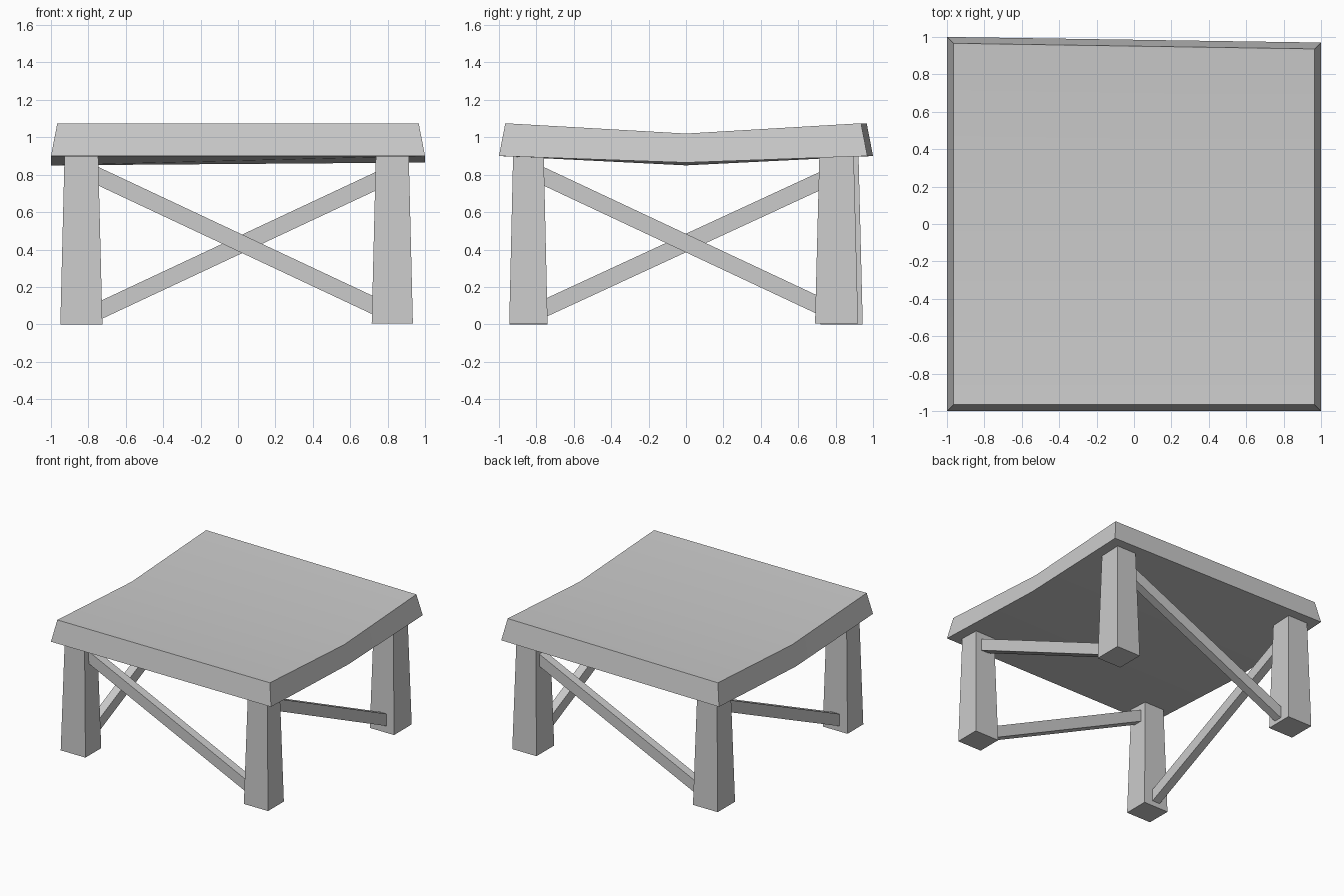
import bpy, bmesh, math
from mathutils import Vector, Matrix

if "Cube" in bpy.data.objects:
    bpy.data.objects.remove(bpy.data.objects["Cube"], do_unlink=True)

GREY = (0.6, 0.6, 0.6, 1.0)
mat = bpy.data.materials.new("plain_grey")
mat.use_nodes = True
mat.diffuse_color = GREY
mat.node_tree.nodes["Principled BSDF"].inputs["Base Color"].default_value = GREY


def finish(name, bm):
    bmesh.ops.recalc_face_normals(bm, faces=bm.faces)
    mesh = bpy.data.meshes.new(name)
    bm.to_mesh(mesh)
    bm.free()
    mesh.materials.append(mat)
    obj = bpy.data.objects.new(name, mesh)
    bpy.context.collection.objects.link(obj)
    return obj


# Seat: tapered slab, cut across the middle and dished, back edge slightly skewed
bm = bmesh.new()
bmesh.ops.create_cube(bm, size=2)
bmesh.ops.bisect_plane(bm, geom=bm.verts[:] + bm.edges[:] + bm.faces[:],
                       plane_co=(0, 0, 0), plane_no=(0, 1, 0))
for v in bm.verts:
    x, y, z = v.co
    top, middle = z > 0, abs(y) < 0.1
    inset = 0.966 if top else 1.0
    v.co.x = x * inset
    v.co.y = y * inset
    if y > 0.1 and x > 0:
        v.co.y -= 0.03
    if top:
        v.co.z = 1.02 if middle else 1.075
    else:
        v.co.z = (0.865 if x > 0 else 0.85) if middle else 0.9
seat = finish("seat", bm)
bpy.context.view_layer.objects.active = seat
seat.select_set(True)
bpy.ops.object.shade_smooth_by_angle(angle=math.radians(30))
seat.select_set(False)


# Legs: square posts, narrower at the top
def leg(name, x0, x1, y0, y1, foot):
    bm = bmesh.new()
    bmesh.ops.create_cube(bm, size=2)
    for v in bm.verts:
        s = 0.8 if v.co.z > 0 else 1.0
        v.co = ((x0 + x1) / 2 + v.co.x * s * (x1 - x0) / 2,
                (y0 + y1) / 2 + v.co.y * s * (y1 - y0) / 2,
                0.9 if v.co.z > 0 else foot)
    finish(name, bm)


leg("front_right_leg", -0.95, -0.725, -0.945, -0.74, 0)
leg("front_left_leg", 0.715, 0.935, -0.945, -0.74, 0.005)
leg("back_right_leg", -0.95, -0.725, 0.72, 0.945, 0)
leg("back_left_leg", 0.715, 0.935, 0.69, 0.92, 0.005)


# Braces: one diagonal bar per side, high at one leg and low at the next
def brace(name, high, low):
    a, b = Vector(high), Vector(low)
    along = (b - a).normalized()
    side = along.cross(Vector((0, 0, 1))).normalized()
    up = side.cross(along)
    turn = Matrix((along, side, up)).transposed()
    bm = bmesh.new()
    bmesh.ops.create_cube(bm, size=1)
    for v in bm.verts:
        local = Vector((v.co.x * (b - a).length, v.co.y * 0.07, v.co.z * 0.09))
        v.co = (a + b) / 2 + turn @ local
    finish(name, bm)


brace("front_brace", (-0.79, -0.84, 0.812), (0.79, -0.84, 0.07))
brace("left_brace", (0.83, -0.79, 0.805), (0.83, 0.77, 0.073))
brace("back_brace", (0.79, 0.82, 0.79), (-0.79, 0.82, 0.05))
brace("right_brace", (-0.84, 0.79, 0.8), (-0.84, -0.79, 0.07))
